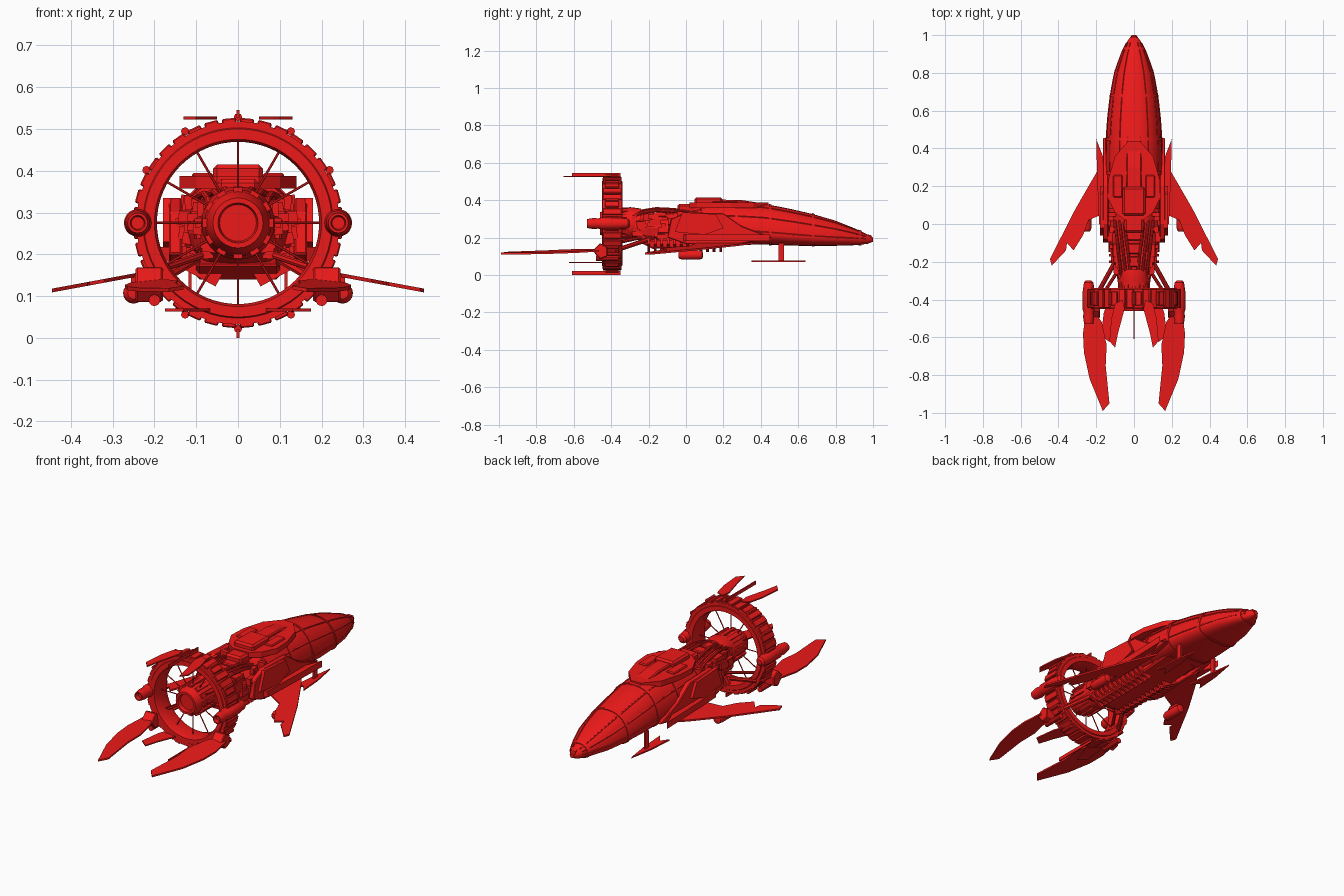
import bpy, bmesh, random
from math import sin, cos, pi, radians
from mathutils import Vector, Matrix

if "Cube" in bpy.data.objects:
    bpy.data.objects.remove(bpy.data.objects["Cube"])

random.seed(4)
RED = bpy.data.materials.new("red_paint")
RED.diffuse_color = (0.85, 0.01, 0.01, 1)
RED.use_nodes = True
RED.node_tree.nodes["Principled BSDF"].inputs["Base Color"].default_value = RED.diffuse_color
RC = 0.275      # height of the ring axis
RY = -0.395     # ring position along the ship


def finish(name, bm, mirror=False, smooth=False, bevel=0):
    bmesh.ops.recalc_face_normals(bm, faces=bm.faces)
    me = bpy.data.meshes.new(name)
    bm.to_mesh(me)
    bm.free()
    ob = bpy.data.objects.new(name, me)
    bpy.context.collection.objects.link(ob)
    me.materials.append(RED)
    if smooth:
        bpy.ops.object.select_all(action='DESELECT')
        ob.select_set(True)
        bpy.context.view_layer.objects.active = ob
        bpy.ops.object.shade_smooth_by_angle(angle=radians(35))
    if bevel:
        ob.modifiers.new("bevel", 'BEVEL').width = bevel
        ob.modifiers["bevel"].segments = 1
    if mirror:
        ob.modifiers.new("mirror", 'MIRROR')
    return ob


def bridge(bm, loops, cap=True, closed=False):
    rows = [[bm.verts.new(p) for p in lp] for lp in loops]
    pairs = list(zip(rows, rows[1:])) + ([(rows[-1], rows[0])] if closed else [])
    for a, b in pairs:
        n = len(a)
        for i in range(n):
            bm.faces.new((a[i], a[(i + 1) % n], b[(i + 1) % n], b[i]))
    if cap and not closed:
        bm.faces.new(rows[0])
        bm.faces.new(rows[-1])


def add_box(bm, c, s, rot=None):
    m = Matrix.Translation(c) @ (rot or Matrix()) @ Matrix.Diagonal((*s, 1))
    bmesh.ops.create_cube(bm, size=1, matrix=m)


def box(name, c, s, mirror=False, bevel=0.005):
    bm = bmesh.new()
    add_box(bm, c, s)
    return finish(name, bm, mirror, bevel=bevel)


def add_rod(bm, a, b, r, n=6):
    a, b = Vector(a), Vector(b)
    q = (b - a).to_track_quat('Z', 'Y').to_matrix().to_4x4()
    bmesh.ops.create_cone(bm, cap_ends=True, segments=n, radius1=r, radius2=r,
                          depth=(b - a).length, matrix=Matrix.Translation((a + b) / 2) @ q)


def lathe(name, x, z, prof, n=24, mirror=False, closed=False):
    bm = bmesh.new()
    bridge(bm, [[(x + r * cos(2 * pi * i / n), y, z + r * sin(2 * pi * i / n))
                 for i in range(n)] for y, r in prof], closed=closed)
    return finish(name, bm, mirror, smooth=True)


def plate(name, pts, zf, t, mirror=True):
    bm = bmesh.new()
    bridge(bm, [[(x, y, zf(x, y) + d) for x, y in pts] for d in (-t / 2, t / 2)])
    return finish(name, bm, mirror)


def side_prism(name, pts, x0, x1, mirror=True, bevel=0.0):
    bm = bmesh.new()
    bridge(bm, [[(x, y, z) for y, z in pts] for x in (x0, x1)])
    return finish(name, bm, mirror, bevel=bevel)


# Hull sections: y, half width, bottom, widest height, top
HULL = [(1.0, .012, .178, .19, .2), (.97, .034, .166, .19, .217), (.9, .068, .159, .192, .25),
        (.8, .103, .156, .195, .29), (.68, .125, .155, .2, .325), (.55, .14, .157, .21, .355),
        (.42, .148, .163, .22, .38), (.25, .15, .168, .23, .39), (.08, .148, .17, .24, .38)]
TAIL = [(.09, .145, .165, .25, .36), (-.08, .13, .165, .25, .335), (-.2, .11, .17, .25, .325),
        (-.27, .085, .19, .26, .325), (-.33, .07, .21, .27, .33)]


def station(y):
    for a, b in zip(HULL, HULL[1:]):
        if b[0] <= y <= a[0]:
            f = (a[0] - y) / (a[0] - b[0])
            return [p + (q - p) * f for p, q in zip(a, b)]
    return HULL[-1]


def hull_point(s, t, g=0):
    y, w, zb, zm, zt = s
    c, sn = cos(t), sin(t)
    h = zt - zm if sn > 0 else zm - zb
    px = abs(c) ** (.85 if sn > 0 else .6) * (1 if c > 0 else -1)
    return (px * (w + g), y, zm + sn * (h + g))


def loft(name, stations, n, g=0, smooth=True):
    bm = bmesh.new()
    bridge(bm, [[hull_point(s, 2 * pi * i / n, g) for i in range(n)] for s in stations])
    return finish(name, bm, smooth=smooth)


loft("nose_hull", HULL, 32)
loft("tail_hull", TAIL, 12, smooth=False)
for k, y in enumerate((.93, .68, .45, .27)):
    loft(f"hull_band_{k}", [station(y + .007), station(y - .007)], 32, .004)

# Raised seams running from the nose
bm = bmesh.new()
for t in (3, 33, 62, 118, 147, 177):
    pts = [hull_point(station(.96 - .05 * i), radians(t)) for i in range(17)]
    for a, b in zip(pts, pts[1:]):
        add_rod(bm, a, b, .004, 5)
finish("hull_seams", bm)
side_prism("nose_tip", [(.9, .235), (.99, .212), (1, .19), (.97, .175), (.9, .2)], -.014, .014, False)

# Dorsal deck and block
half = [(.03, .44), (.1, .36), (.135, .24), (.14, .14), (.1, .06), (.05, .02)]
plate("dorsal_deck", half + [(-x, y) for x, y in reversed(half)], lambda x, y: .372, .03, False)
side_prism("dorsal_spine", [(.46, .375), (.3, .4), (.1, .405), (.04, .38), (.04, .35), (.46, .35)],
           -.04, .04, False, .006)
box("dorsal_block", (0, .12, .395), (.12, .15, .04), bevel=.01)
box("dorsal_rear_block", (0, .02, .355), (.1, .13, .05), bevel=.01)
box("deck_panels", (.085, .2, .385), (.05, .12, .02), True)

# Cheek armour, intakes and side panels
side_prism("cheek_armour", [(.46, .2), (.3, .26), (.2, .33), (0, .335), (-.08, .3), (-.1, .2),
                            (0, .165), (.3, .168)], .135, .165, bevel=.004)
side_prism("side_panel", [(.2, .25), (.16, .325), (-.02, .335), (-.06, .23), (.1, .215)], .16, .18)
plate("cheek_blade", [(.14, .32), (.165, .36), (.2, .45), (.195, .25), (.185, .0), (.14, -.03)],
      lambda x, y: .2, .035)

# Belly keel and slats
side_prism("belly_keel", [(.4, .165), (.1, .145), (-.18, .14), (-.25, .175), (-.1, .2), (.3, .2)],
           -.1, .1, False, .008)
bm = bmesh.new()
for i in range(12):
    add_box(bm, (.085, -.2 + .035 * i, .16), (.09, .014, .035), Matrix.Rotation(-.5, 4, 'Y'))
finish("belly_slats", bm, True)

# Tail machinery: seeded blocks on the flanks and top
bm = bmesh.new()
for i in range(46):
    y = random.uniform(-.28, .06)
    w = .155 + min(0, y + .05) * .28
    z = random.uniform(.19, .33)
    add_box(bm, (w - abs(z - .26) * .35 - .015, y, z),
            (random.uniform(.02, .05), random.uniform(.02, .08), random.uniform(.012, .035)),
            Matrix.Rotation(random.uniform(-.15, .15), 4, 'Y'))
finish("tail_machinery", bm, True)
for k, y in enumerate((-.06, -.13, -.2, -.27)):
    box(f"spine_block_{k}", (0, y, .33), (.085 - .012 * k, .055, .04))

# Arched pipes over the tail
bm = bmesh.new()
arc = [(.02, .345), (-.06, .36), (-.16, .365), (-.24, .352), (-.3, .325)]
for x in (.05, .075, .1):
    for (y0, z0), (y1, z1) in zip(arc, arc[1:]):
        add_rod(bm, (x + y0 * .12, y0, z0 - x * .2), (x + y1 * .12, y1, z1 - x * .2), .008, 8)
finish("tail_pipes", bm, True)

# Main engine hub with petals
lathe("engine_hub", 0, RC, [(-.24, .08), (-.3, .088), (-.34, .075), (-.38, .08), (-.42, .075),
                            (-.46, .06), (-.46, .048), (-.44, .044)], 24)
bm = bmesh.new()
for i in range(12):
    r = Matrix.Rotation(2 * pi * i / 12, 4, 'Y')
    add_box(bm, Vector((0, -.36, RC)) + r @ Vector((0, 0, .077)), (.022, .12, .016), r)
finish("engine_petals", bm)

# Big ring: core, two rims, outer teeth, nubs, spokes
lathe("ring_core", 0, RC, [(-.34, .2), (-.34, .225), (-.36, .238), (-.43, .238), (-.45, .225),
                           (-.45, .2), (-.43, .194), (-.36, .194)], 64, closed=True)
for k, y in enumerate((-.352, -.438)):
    lathe(f"ring_rim_{k}", 0, RC, [(y - .008, .222), (y - .008, .243), (y + .008, .243),
                                   (y + .008, .222)], 64, closed=True)
bm = bmesh.new()
for i in range(36):
    r = Matrix.Rotation(2 * pi * (i + .5) / 36, 4, 'Y')
    add_box(bm, Vector((0, RY, RC)) + r @ Vector((0, 0, .242)),
            (.034, .1 if i % 3 else .075, .018), r)
finish("ring_teeth", bm, bevel=.003)
bm = bmesh.new()
for i in range(12):
    d = Vector((sin(pi * i / 6), 0, cos(pi * i / 6)))
    c = Vector((0, RY, RC))
    add_rod(bm, c + d * .07, c + d * .2, .003)
    add_rod(bm, c + d * .253 + Vector((0, .035, 0)), c + d * .253 - Vector((0, .035, 0)), .01, 8)
finish("ring_spokes_and_nubs", bm)

# Side thrusters on the ring
lathe("side_thruster", .24, RC, [(-.3, .015), (-.31, .025), (-.36, .032), (-.45, .033), (-.47, .027),
                                 (-.49, .03), (-.53, .024), (-.53, .018), (-.51, .015)], 20, True)
# Under-wing pods
lathe("wing_pod", .25, .107, [(.09, .012), (.085, .022), (.06, .025), (-.02, .025), (-.035, .02),
                              (-.04, .014)], 16, True)
box("pod_pylon", (.25, .03, .138), (.012, .06, .03), True, 0)

# Front swept wings
plate("front_wing", [(.14, .36), (.2, .27), (.235, .21), (.31, .08), (.445, -.185), (.435, -.22),
                     (.36, -.14), (.355, -.1), (.32, -.14), (.27, -.06), (.24, .02), (.15, .06)],
      lambda x, y: .155 - (x - .22) * .185, .009)

# Rear fins with their mounts
plate("rear_fin", [(.21, -.46), (.255, -.47), (.27, -.58), (.265, -.68), (.235, -.82), (.165, -.99),
                   (.13, -.95), (.15, -.75), (.145, -.64), (.17, -.52)],
      lambda x, y: .135 + (y + .46) * .045 - (x - .2) * .1, .009)
side_prism("rear_fin_mount", [(-.42, .15), (-.46, .17), (-.5, .13), (-.46, .085), (-.42, .1)],
           .18, .245, bevel=.004)
bm = bmesh.new()
add_rod(bm, (.1, -.2, .19), (.2, -.38, .13), .012, 8)
add_rod(bm, (.08, -.24, .2), (.17, -.38, .17), .009, 8)
add_rod(bm, (.2, -.36, .09), (.2, -.48, .09), .014, 10)
finish("lower_ring_struts", bm, True)

# Small blades trailing from the ring
blade = [(.06, -.4), (.1, -.42), (.12, -.5), (.13, -.62), (.1, -.655), (.085, -.58), (.05, -.45)]
plate("top_blade", blade, lambda x, y: .526, .007)
plate("bottom_blade", [(x * 1.5 - .02, y + .03) for x, y in blade], lambda x, y: .067, .007)
box("top_centre_blade", (0, -.48, .536), (.006, .26, .018), bevel=0)
box("bottom_centre_blade", (0, -.48, .01), (.006, .26, .02), bevel=0)

# Forward skids
plate("skid", [(.115, .64), (.14, .5), (.15, .36), (.12, .4), (.085, .35), (.095, .5)],
      lambda x, y: .073, .008)
box("skid_strut", (.115, .51, .12), (.008, .03, .1), True, 0)
